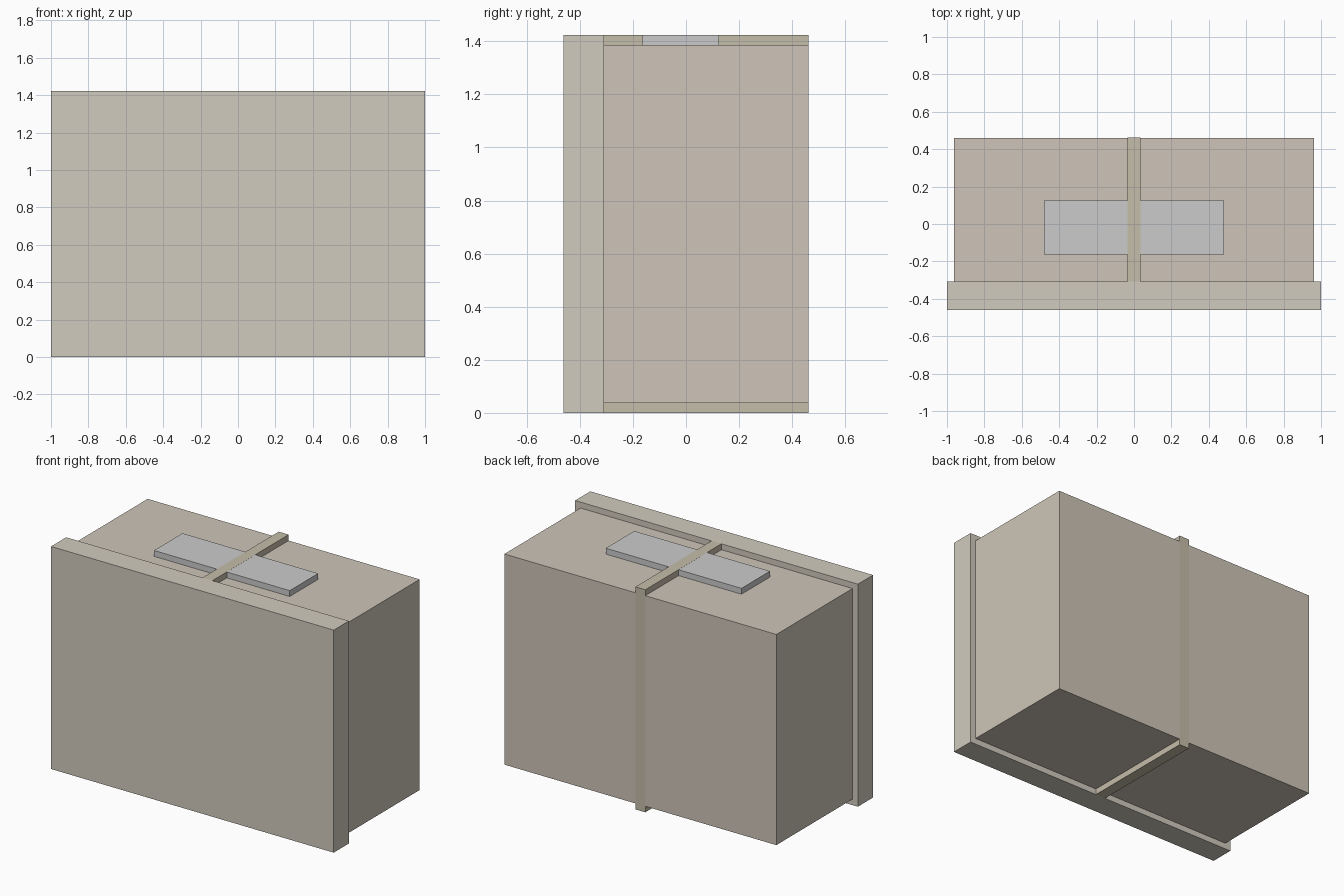
import bpy

if "Cube" in bpy.data.objects:
    bpy.data.objects.remove(bpy.data.objects["Cube"])


def material(name, rgb):
    mat = bpy.data.materials.new(name)
    mat.diffuse_color = (*rgb, 1.0)
    mat.use_nodes = True
    mat.node_tree.nodes["Principled BSDF"].inputs["Base Color"].default_value = mat.diffuse_color
    return mat


def box(name, x, y, z, mat=None):
    """Add a box spanning the given (min, max) ranges."""
    spans = (x, y, z)
    bpy.ops.mesh.primitive_cube_add(size=1, location=[(a + b) / 2 for a, b in spans])
    obj = bpy.context.object
    obj.name = name
    obj.scale = [b - a for a, b in spans]
    bpy.ops.object.transform_apply(location=False, rotation=False, scale=True)
    if mat:
        obj.data.materials.append(mat)
    return obj


front_mat = material("front_tan", (0.64, 0.60, 0.52))
body_mat = material("body_brown", (0.62, 0.56, 0.48))
rib_mat = material("rib_olive", (0.56, 0.51, 0.40))

HEIGHT, RIM = 1.423, 0.038
FRONT, SEAM, BACK = -0.461, -0.308, 0.461

# Wide front slab
box("front_panel", (-1, 1), (FRONT, SEAM), (0, HEIGHT), front_mat)

# Main body, inset from the slab edges
box("main_body", (-1 + RIM, 1 - RIM), (SEAM, BACK), (RIM, HEIGHT - RIM), body_mat)

# Central rib showing above and below the body
box("center_rib", (-0.035, 0.035), (SEAM, BACK + 0.0005), (0, HEIGHT), rib_mat)

# Grey plate on top, just under the rib surface
box("top_plate", (-0.48, 0.48), (-0.163, 0.125), (HEIGHT - RIM, HEIGHT - 0.0005))
